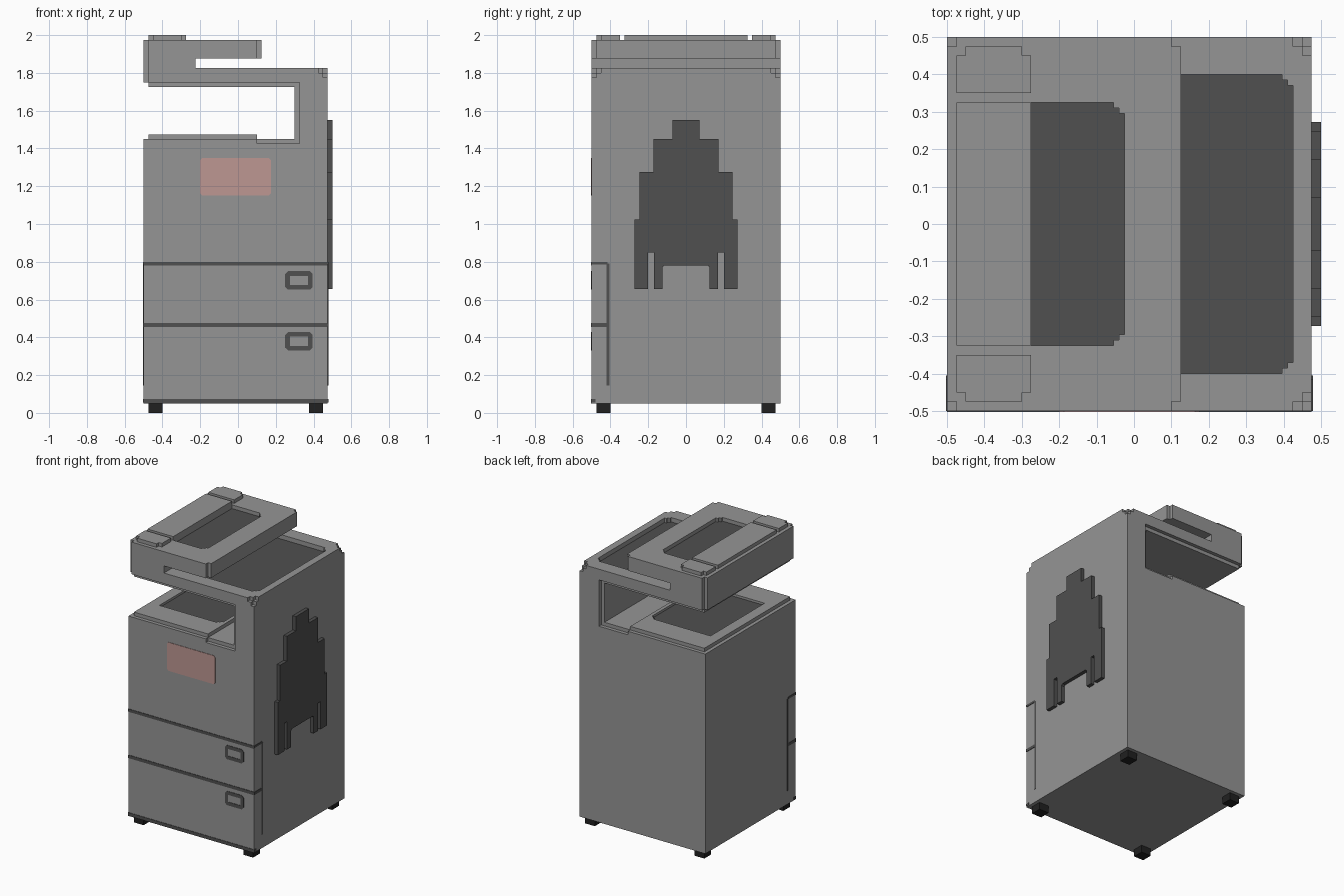
import bpy, bmesh
from mathutils import Vector

if "Cube" in bpy.data.objects:
    bpy.data.objects.remove(bpy.data.objects["Cube"], do_unlink=True)


def material(name, r, g, b):
    m = bpy.data.materials.new(name)
    m.use_nodes = True
    m.diffuse_color = (r, g, b, 1)
    bsdf = next(n for n in m.node_tree.nodes if n.type == 'BSDF_PRINCIPLED')
    bsdf.inputs["Base Color"].default_value = (r, g, b, 1)
    return m


GREY = material("light_grey", 0.30, 0.30, 0.30)
DARK = material("dark_grey", 0.08, 0.08, 0.08)
BLACK = material("black", 0.015, 0.015, 0.015)
PINK = material("dusty_pink", 0.51, 0.31, 0.29)

# Where a profile's (u, v) and extrusion depth d end up in space
PLACE = {
    'x': lambda u, v, d: (d, u, v),
    'y': lambda u, v, d: (u, d, v),
    'z': lambda u, v, d: (u, v, d),
}


def extrude(name, pts, axis, a, b, mat):
    """Extrude a flat outline along an axis from a to b."""
    bm = bmesh.new()
    put = PLACE[axis]
    face = bm.faces.new([bm.verts.new(put(u, v, a)) for u, v in pts])
    new = bmesh.ops.extrude_face_region(bm, geom=[face])["geom"]
    bmesh.ops.translate(bm, vec=Vector(put(0, 0, b - a)),
                        verts=[g for g in new if isinstance(g, bmesh.types.BMVert)])
    bmesh.ops.recalc_face_normals(bm, faces=bm.faces)
    me = bpy.data.meshes.new(name)
    bm.to_mesh(me)
    bm.free()
    me.materials.append(mat)
    ob = bpy.data.objects.new(name, me)
    bpy.context.collection.objects.link(ob)
    return ob


def rect(u0, u1, v0, v1):
    return [(u0, v0), (u1, v0), (u1, v1), (u0, v1)]


def box(name, x0, x1, y0, y1, z0, z1, mat):
    return extrude(name, rect(x0, x1, y0, y1), 'z', z0, z1, mat)


def cut(ob, cutters):
    """Subtract each cutter, then discard it."""
    bpy.context.view_layer.objects.active = ob
    for c in cutters:
        mod = ob.modifiers.new("cut", 'BOOLEAN')
        mod.operation, mod.solver, mod.object = 'DIFFERENCE', 'EXACT', c
        bpy.ops.object.modifier_apply(modifier=mod.name)
        bpy.data.objects.remove(c, do_unlink=True)


def tray_outline(x0, x1, y):
    """Rectangle with stepped corners on its +x side."""
    s = 0.015
    up = [(x1, y - 2 * s), (x1 - s, y - 2 * s), (x1 - s, y - s),
          (x1 - 2 * s, y - s), (x1 - 2 * s, y), (x0, y)]
    return up + [(u, -v) for u, v in reversed(up)]


def sink_tray(ob, name, x0, x1, y, top, depth):
    """Recess in the top of a part, with a dark floor."""
    pts = tray_outline(x0, x1, y)
    cut(ob, [extrude("cutter", pts, 'z', top - depth, top + 0.02, GREY)])
    extrude(name, pts, 'z', top - depth - 0.002, top - depth + 0.004, DARK)


# Housing: cabinet, side column, scanner arm and document feeder
housing = extrude("housing", [
    (-0.5, 0.05), (0.475, 0.05), (0.475, 1.825), (-0.225, 1.825),
    (-0.225, 1.875), (0.125, 1.875), (0.125, 1.975), (-0.5, 1.975),
    (-0.5, 1.75), (0.325, 1.75), (0.325, 1.425), (0.1, 1.425),
    (0.1, 1.45), (-0.5, 1.45)], 'y', -0.5, 0.5, GREY)

# Notched corners of the feeder and the scanner
e = 0.02
notches = []
for s in (-1, 1):
    ys = lambda w: sorted((s * (0.5 - w), s * (0.5 + e)))
    for x0, x1, w, z0, z1 in [
            (-0.52, -0.475, 0.025, 1.74, 2.0), (0.1, 0.145, 0.025, 1.86, 2.0),
            (0.425, 0.495, 0.025, 1.8, 1.845), (0.45, 0.495, 0.05, 1.8, 1.845),
            (0.45, 0.495, 0.025, 1.775, 1.845)]:
        notches.append(box("cutter", x0, x1, *ys(w), z0, z1, GREY))
cut(housing, notches)
sink_tray(housing, "feeder_tray_floor", -0.275, -0.025, 0.325, 1.975, 0.03)

# The scanner bed recess stays below the gap under the feeder
bed = tray_outline(-0.2, 0.425, 0.4)
cut(housing, [extrude("cutter", bed, 'z', 1.79, 1.85, GREY)])
extrude("scanner_bed_floor", bed, 'z', 1.788, 1.794, DARK)

# Lining of the paper exit opening
extrude("opening_lining", [
    (-0.475, 1.75), (-0.475, 1.725), (0.3, 1.725), (0.3, 1.45),
    (0.1, 1.45), (0.1, 1.425), (0.325, 1.425), (0.325, 1.75)],
    'y', -0.475, 0.475, GREY)

# Output platform with its tray
platform = box("output_platform", -0.475, 0.1, -0.475, 0.475, 1.445, 1.475, GREY)
sink_tray(platform, "output_tray_floor", -0.4, 0.075, 0.3, 1.475, 0.02)

# Raised feeder covers
box("feeder_cover", -0.475, -0.275, -0.325, 0.325, 1.975, 2.0, GREY)
for s, side in ((-1, "front"), (1, "back")):
    extrude(side + "_feeder_guide", [(u, s * v) for u, v in [
        (-0.475, 0.35), (-0.275, 0.35), (-0.275, 0.45), (-0.3, 0.45),
        (-0.3, 0.475), (-0.45, 0.475), (-0.45, 0.45), (-0.475, 0.45)]],
        'z', 1.975, 2.0, GREY)

# Control panel plate with clipped corners
c = 0.0125
extrude("front_panel", [
    (-0.2 + c, 1.15), (0.175 - c, 1.15), (0.175, 1.15 + c), (0.175, 1.35 - c),
    (0.175 - c, 1.35), (-0.2 + c, 1.35), (-0.2, 1.35 - c), (-0.2, 1.15 + c)],
    'y', -0.503, -0.498, PINK)

# Drawer seams across the front
for name, z0, z1 in (("upper", 0.78, 0.8), ("lower", 0.455, 0.477), ("base", 0.05, 0.073)):
    box(name + "_front_seam", -0.5, 0.475, -0.503, -0.498, z0, z1, DARK)

# Drawer seams on both sides
for side, x in (("left", 0.475), ("right", -0.5)):
    for name, y0, y1, z0, z1 in [
            ("upper", -0.5, -0.415, 0.785, 0.8), ("lower", -0.5, -0.42, 0.455, 0.475),
            ("upright", -0.42, -0.405, 0.145, 0.79), ("base", -0.5, -0.478, 0.055, 0.073)]:
        box(f"{side}_{name}_seam", x - 0.003, x + 0.003, y0, y1, z0, z1, DARK)

# Drawer handles: clipped dark rings
for name, z in (("upper", 0.652), ("lower", 0.33)):
    x0, x1, h, k = 0.25, 0.395, 0.098, 0.015
    ring = extrude(name + "_drawer_handle", [
        (x0 + k, z), (x1 - k, z), (x1, z + k), (x1, z + h - k),
        (x1 - k, z + h), (x0 + k, z + h), (x0, z + h - k), (x0, z + k)],
        'y', -0.503, -0.498, DARK)
    t = 0.024
    cut(ring, [extrude("cutter", rect(x0 + t, x1 - t, z + t, z + h - t),
                       'y', -0.52, -0.48, GREY)])

# Stepped emblem plate on the side
half = [(0.115, 0.78), (0.125, 0.77), (0.125, 0.655), (0.17, 0.655), (0.17, 0.85),
        (0.2, 0.85), (0.2, 0.655), (0.273, 0.655), (0.273, 1.025), (0.247, 1.025),
        (0.247, 1.275), (0.172, 1.275), (0.172, 1.45), (0.072, 1.45), (0.072, 1.55)]
extrude("side_plate", half + [(-u, v) for u, v in reversed(half)],
        'x', 0.473, 0.5, DARK)

# Feet
for fx, x in (("left", 0.375), ("right", -0.475)):
    for fy, y in (("front", -0.475), ("back", 0.4)):
        box(f"{fy}_{fx}_foot", x, x + 0.075, y, y + 0.075, 0, 0.05, BLACK)
